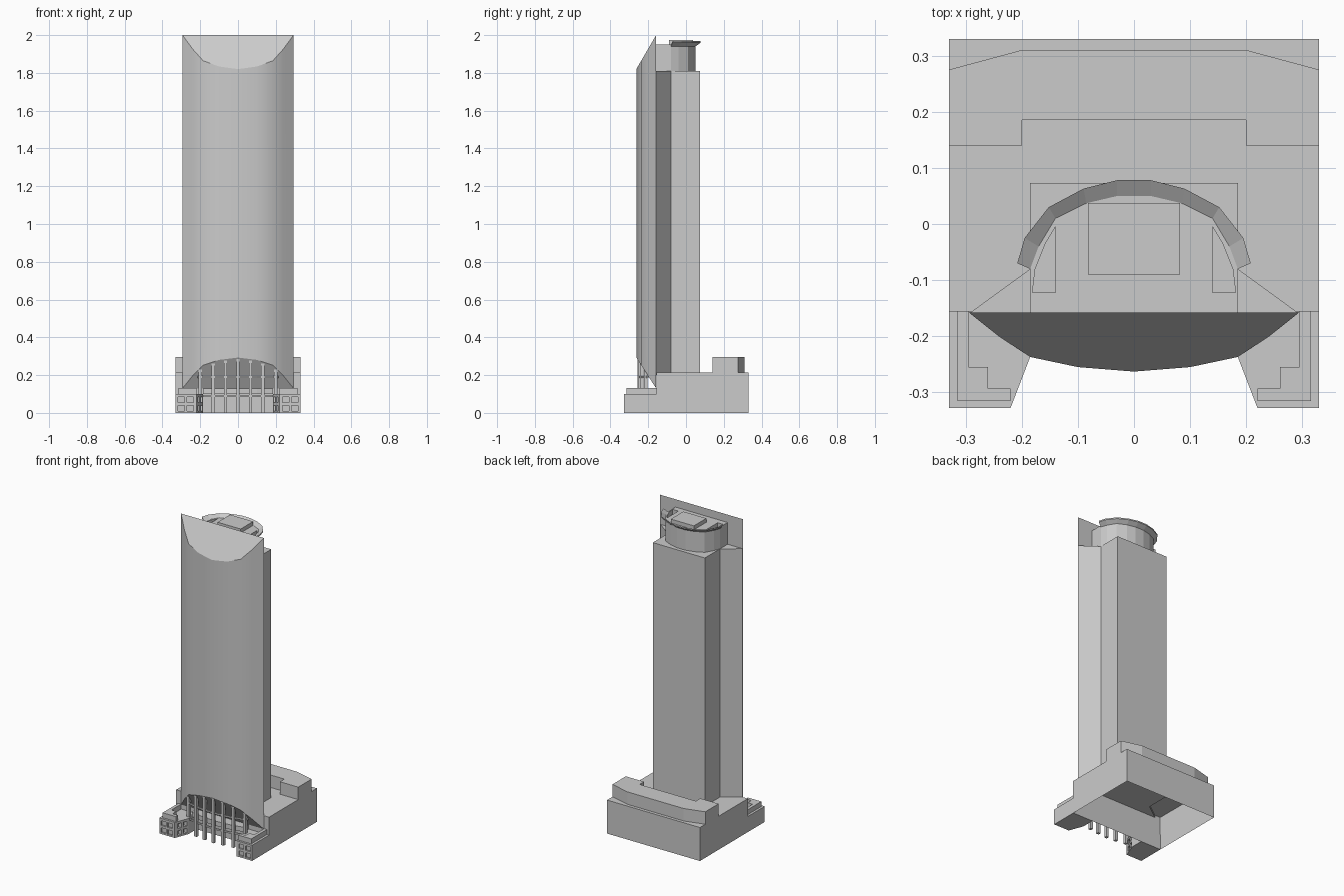
import bpy, bmesh
from math import radians

cube = bpy.data.objects.get("Cube")
if cube:
    bpy.data.objects.remove(cube, do_unlink=True)

GREY = (0.6, 0.6, 0.6, 1.0)
mat = bpy.data.materials.new("pale grey")
mat.use_nodes = True
mat.diffuse_color = GREY
mat.node_tree.nodes["Principled BSDF"].inputs["Base Color"].default_value = GREY


def add_object(name, bm, smooth=False):
    bmesh.ops.recalc_face_normals(bm, faces=bm.faces)
    mesh = bpy.data.meshes.new(name)
    bm.to_mesh(mesh)
    bm.free()
    mesh.materials.append(mat)
    ob = bpy.data.objects.new(name, mesh)
    bpy.context.collection.objects.link(ob)
    if smooth:
        bpy.ops.object.select_all(action='DESELECT')
        ob.select_set(True)
        bpy.context.view_layer.objects.active = ob
        bpy.ops.object.shade_smooth_by_angle(angle=radians(25))
    return ob


def prism(name, outline, bottom, top, smooth=False, open_bottom=False):
    """Extrude a plan outline; bottom and top are heights or functions of y."""
    def height(h, y):
        return h(y) if callable(h) else h
    bm = bmesh.new()
    low = [bm.verts.new((x, y, height(bottom, y))) for x, y in outline]
    high = [bm.verts.new((x, y, height(top, y))) for x, y in outline]
    if not open_bottom:
        bm.faces.new(low)
    bm.faces.new(high)
    n = len(outline)
    for i in range(n):
        j = (i + 1) % n
        bm.faces.new((low[i], low[j], high[j], high[i]))
    return add_object(name, bm, smooth)


def rect(x0, x1, y0, y1):
    return [(x0, y0), (x1, y0), (x1, y1), (x0, y1)]


def mirrored(half):
    """Complete a path that starts on the +x side by reflecting it."""
    return half + [(-x, y) for x, y in reversed(half) if x > 0]


def flip(outline, side):
    return [(side * x, y) for x, y in outline]


# Heights of the sloping cuts at the two ends of the curved front
BACK, FRONT = -0.158, -0.263


def slope(z_back, z_front):
    return lambda y: z_back + (z_front - z_back) * (y - BACK) / (FRONT - BACK)


arch_cut = slope(0.13, 0.293)
crown_cut = slope(2.0, 1.82)

# Tower: curved front blade and rear shaft
arc = mirrored([(0.294, BACK), (0.24, -0.201), (0.185, -0.237),
                (0.1, -0.255), (0, FRONT)])
prism("curved_front", arc, arch_cut, crown_cut, smooth=True)
prism("rear_shaft", mirrored([(0.292, BACK), (0.185, -0.08), (0.185, 0.073)]),
      0.2, 1.81)

# Drum on the roof, with service wells cut into it
ring_in = [(0.185, -0.08), (0.17, -0.04), (0.14, 0.01), (0.085, 0.037), (0.03, 0.05)]
ring_out = [(0.208, -0.07), (0.195, -0.025), (0.152, 0.03), (0.09, 0.063), (0.03, 0.078)]
drum = prism("roof_drum", mirrored([(0.185, BACK)] + ring_in), 1.8, 1.95)
for side in (-1, 1):
    well = [(0.14, -0.122), (0.181, -0.122), (0.176, -0.08), (0.158, -0.035), (0.14, -0.005)]
    cutter = prism("well_cutter", flip(well, side), 1.92, 2.0)
    cutter.hide_render = True
    cutter.hide_set(True)
    cut = drum.modifiers.new("well", 'BOOLEAN')
    cut.operation = 'DIFFERENCE'
    cut.object = cutter
prism("roof_plant_box", rect(-0.082, 0.082, -0.09, 0.037), 1.94, 1.975)

# Flared brim around the drum
bm = bmesh.new()
inner, outer = mirrored(ring_in), mirrored(ring_out)
rows = [[bm.verts.new((x, y, z)) for x, y in path]
        for path, z in ((inner, 1.95), (outer, 1.968), (outer, 1.96), (inner, 1.94))]
for a, b in zip(rows, rows[1:] + rows[:1]):
    for i in range(len(inner) - 1):
        bm.faces.new((a[i], a[i + 1], b[i + 1], b[i]))
for i in (0, -1):
    bm.faces.new([row[i] for row in rows])
add_object("drum_brim", bm)

# Podium shell and raised rear block
prism("podium", rect(-0.33, 0.33, -0.156, 0.33), 0, 0.215, open_bottom=True)
prism("rear_block", mirrored([(0.2, 0.185), (0.2, 0.14), (0.33, 0.14),
                              (0.33, 0.275), (0.2, 0.31)]), 0.21, 0.295)

# Entrance wings with stepped parapets and recessed windows
wing_plan = [(0.33, -0.155), (0.33, -0.328), (0.22, -0.328), (0.185, -0.237), (0.185, -0.155)]
step_plan = [(0.315, -0.155), (0.315, -0.315), (0.22, -0.315), (0.22, -0.293),
             (0.26, -0.293), (0.26, -0.255), (0.295, -0.255), (0.295, -0.155)]
for side, label in ((1, "left"), (-1, "right")):
    wing = prism(label + "_wing", flip(wing_plan, side), 0, 0.1)
    prism(label + "_wing_parapet", flip(step_plan, side), 0.095, 0.132)
    front_bays = [rect(0.282, 0.318, -0.34, -0.318), rect(0.235, 0.27, -0.34, -0.318)]
    inner_bays = [rect(0.15, 0.222, -0.31, -0.285), rect(0.15, 0.21, -0.272, -0.247)]
    for bay in front_bays + inner_bays:
        for z in (0.01, 0.055):
            cutter = prism("window_cutter", flip(bay, side), z, z + 0.03)
            cutter.hide_render = True
            cutter.hide_set(True)
            cut = wing.modifiers.new("window", 'BOOLEAN')
            cut.operation = 'DIFFERENCE'
            cut.object = cutter

# Entrance canopy behind the columns
prism("entrance_canopy", mirrored([(0.185, BACK), (0.185, -0.205), (0.1, -0.222), (0, -0.23)]),
      0.1, 0.13)


def arc_y(x):
    """Depth of the curved front at a given x."""
    pts = [p for p in arc if p[0] >= 0]
    for (x1, y1), (x0, y0) in zip(pts, pts[1:]):
        if x0 <= abs(x) <= x1:
            return y0 + (y1 - y0) * (abs(x) - x0) / (x1 - x0)


# Columns following the curve, up to the arch cut
for i, x in enumerate((-0.2, -0.132, -0.066, 0, 0.066, 0.132, 0.2)):
    y = arc_y(x) + 0.014
    prism(f"entrance_column_{i + 1}", rect(x - 0.009, x + 0.009, y - 0.009, y + 0.009),
          0, lambda v: arch_cut(v) + 0.002)

# Thin curved rails linking the columns
xs = (0.215, 0.185, 0.1, 0)
for name, z in (("lower_rail", 0.085), ("upper_rail", 0.185)):
    path = mirrored([(x, arc_y(x) + 0.01) for x in xs])
    rail = path + [(x, y + 0.008) for x, y in reversed(path)]
    prism(name, rail, z, z + 0.01)
